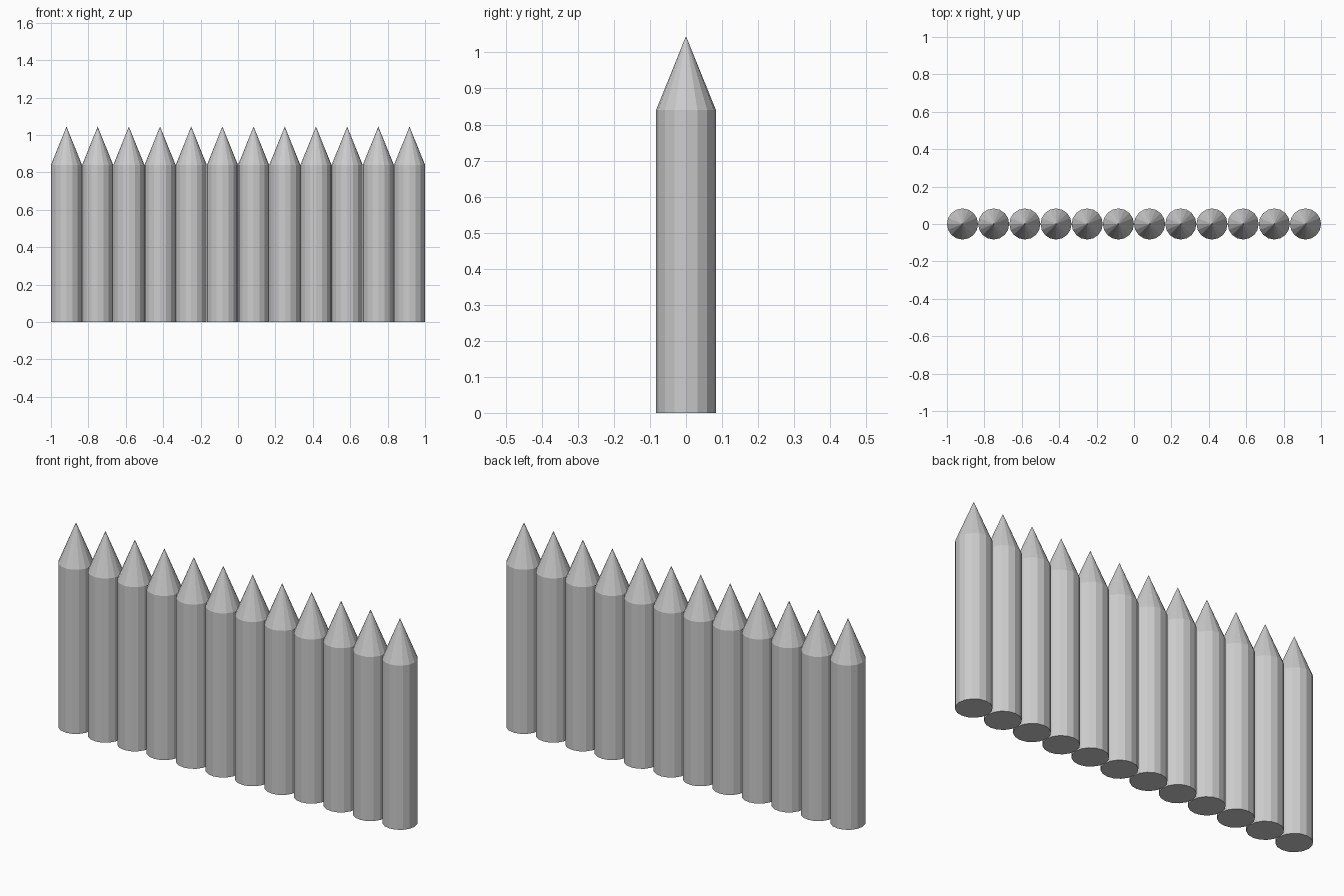
import bpy, bmesh
from math import cos, sin, tau

if "Cube" in bpy.data.objects:
    bpy.data.objects.remove(bpy.data.objects["Cube"])

COUNT, SIDES = 12, 16
RADIUS, SHOULDER, TIP = 0.083, 0.84, 1.045
SPACING = (2 - 2 * RADIUS) / (COUNT - 1)


def stake_mesh():
    """Round post with a flat base and a conical point."""
    bm = bmesh.new()
    angles = [tau * i / SIDES for i in range(SIDES)]
    low, high = ([bm.verts.new((RADIUS * cos(a), RADIUS * sin(a), z)) for a in angles]
                 for z in (0, SHOULDER))
    tip = bm.verts.new((0, 0, TIP))
    bm.faces.new(low[::-1])
    for i in range(SIDES):
        j = (i + 1) % SIDES
        bm.faces.new((low[i], low[j], high[j], high[i]))
        bm.faces.new((high[i], high[j], tip))
    mesh = bpy.data.meshes.new("stake")
    bm.to_mesh(mesh)
    bm.free()
    return mesh


# Row of identical sharpened stakes forming the palisade
mesh = stake_mesh()
for n in range(COUNT):
    stake = bpy.data.objects.new(f"stake_{n + 1}", mesh)
    stake.location.x = (n - (COUNT - 1) / 2) * SPACING
    bpy.context.collection.objects.link(stake)
